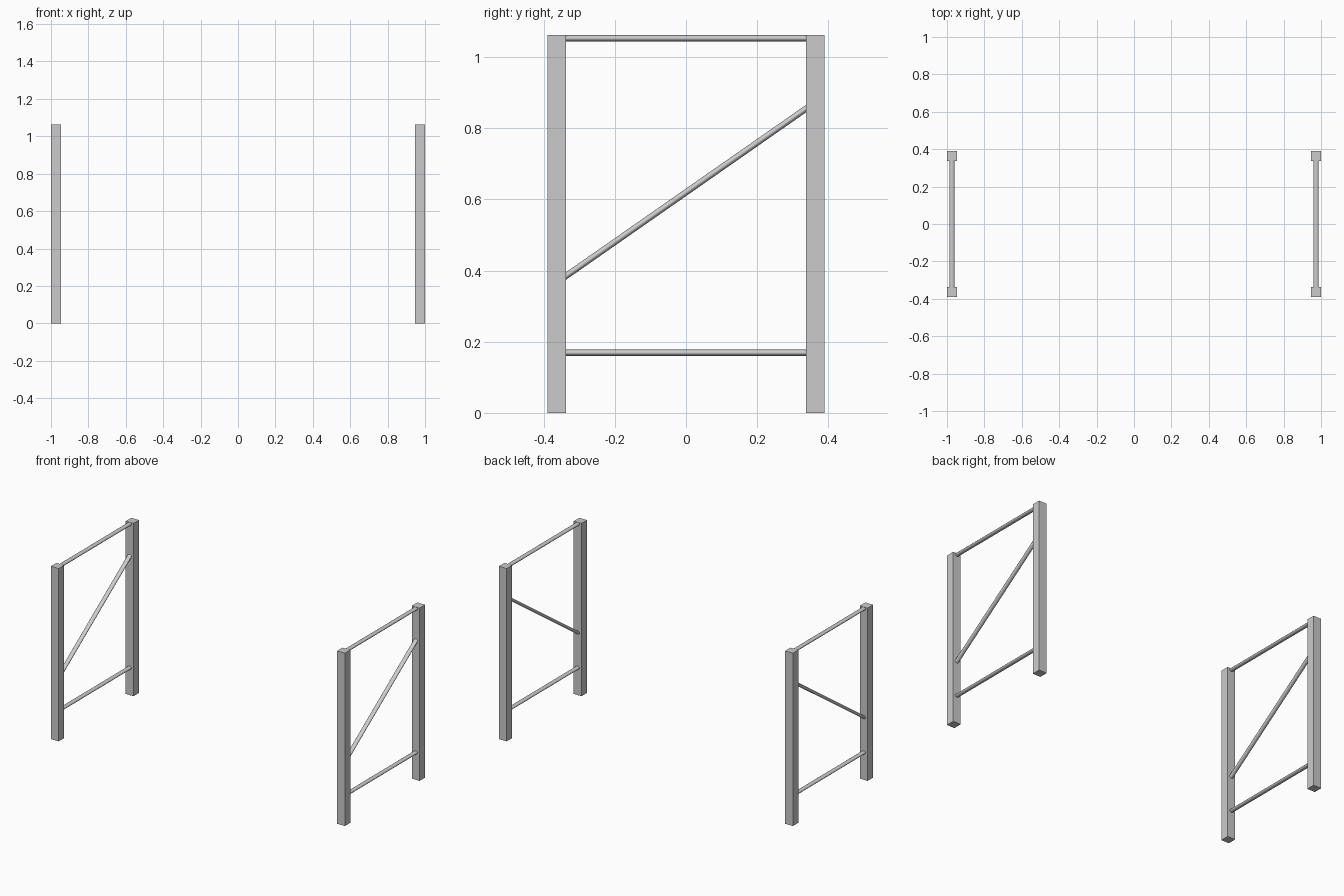
import bpy
from math import atan2, hypot, pi, radians

if "Cube" in bpy.data.objects:
    bpy.data.objects.remove(bpy.data.objects["Cube"])

FRAME_X = 0.9735   # frame centre line
POST = 0.053       # square post width
POST_Y = 0.3635    # post centre
HEIGHT = 1.063
INNER = POST_Y - POST / 2


def add_post(name, x, y):
    bpy.ops.mesh.primitive_cube_add(size=1, location=(x, y, HEIGHT / 2))
    ob = bpy.context.object
    ob.name = name
    ob.scale = (POST, POST, HEIGHT)
    bpy.ops.object.transform_apply(location=False, rotation=False, scale=True)


def add_bar(name, x, z_front, z_back):
    """Flattened round bar between the inner faces of the two posts."""
    dy, dz = 2 * INNER, z_back - z_front
    length = hypot(dy, dz) + 0.02
    bpy.ops.mesh.primitive_cylinder_add(
        vertices=20, radius=1, depth=1, location=(x, 0, (z_front + z_back) / 2))
    ob = bpy.context.object
    ob.name = name
    ob.scale = (0.0135, 0.0087, length)
    ob.rotation_euler = (atan2(dz, dy) - pi / 2, 0, 0)
    bpy.ops.object.transform_apply(location=False, rotation=True, scale=True)
    bpy.ops.object.shade_smooth_by_angle(angle=radians(40))


# Two identical end frames
for side, x in (("left", -FRAME_X), ("right", FRAME_X)):
    # Upright posts
    add_post(side + "_front_post", x, -POST_Y)
    add_post(side + "_back_post", x, POST_Y)
    # Rails and diagonal brace
    add_bar(side + "_top_rail", x, 1.053, 1.053)
    add_bar(side + "_bottom_rail", x, 0.169, 0.169)
    add_bar(side + "_diagonal_brace", x, 0.385, 0.855)
